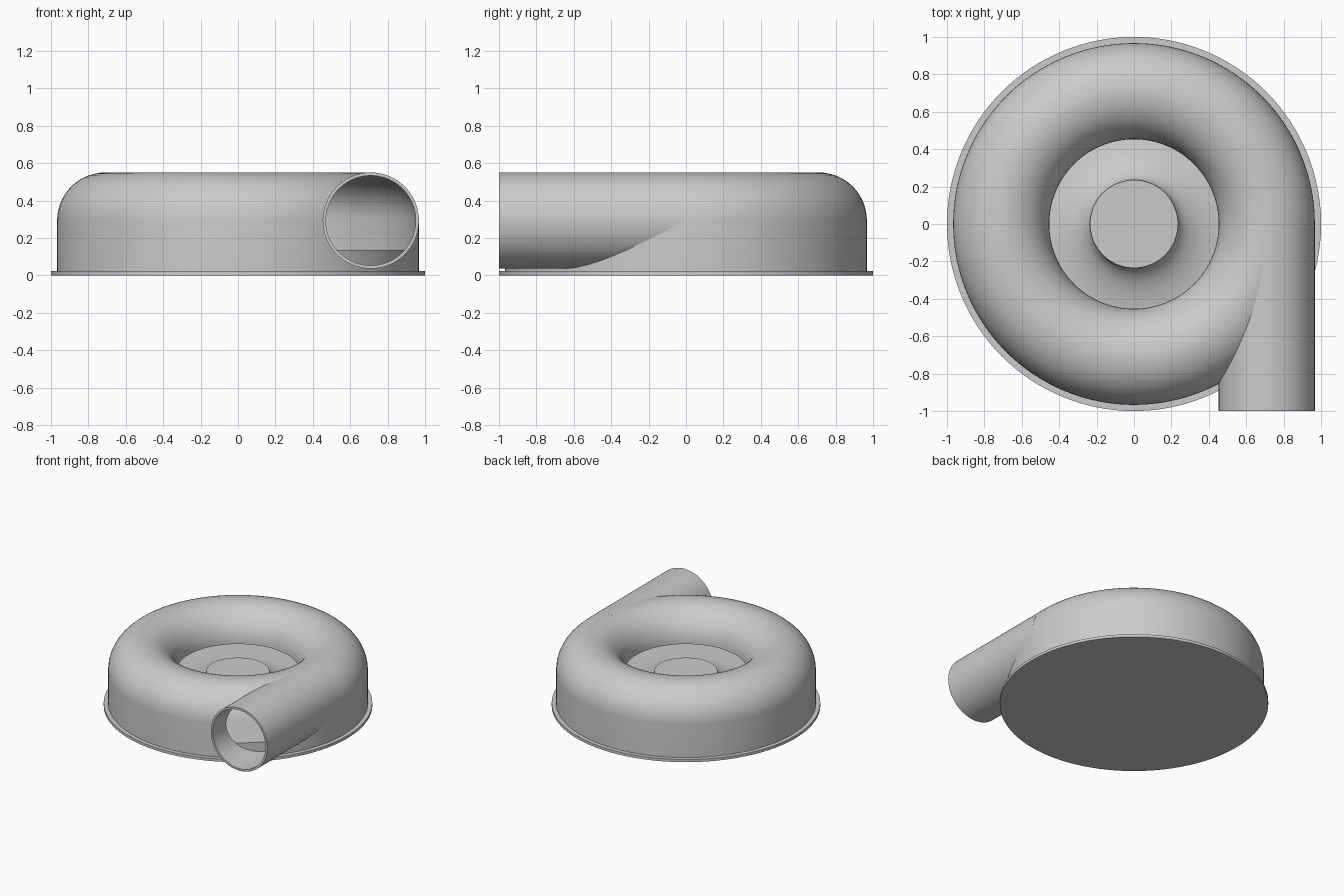
import bpy, bmesh, math
from mathutils import Matrix, Vector

cube = bpy.data.objects.get("Cube")
if cube:
    bpy.data.objects.remove(cube, do_unlink=True)

TUBE_R, TUBE_Z = 0.71, 0.293      # centre of the scroll cross-section
OUTER, INNER = 0.257, 0.24        # outer and bore radius
STEPS = 128

metal = bpy.data.materials.new("Cast grey metal")
metal.use_nodes = True
grey = (0.6, 0.6, 0.6, 1)
metal.diffuse_color = grey
metal.node_tree.nodes["Principled BSDF"].inputs["Base Color"].default_value = grey


def arc(radius, start, end, n=28):
    angles = [math.radians(start + (end - start) * i / n) for i in range(n + 1)]
    return [(TUBE_R + radius * math.cos(a), TUBE_Z + radius * math.sin(a)) for a in angles]


def make_object(name, bm):
    bmesh.ops.remove_doubles(bm, verts=bm.verts, dist=1e-5)
    bmesh.ops.recalc_face_normals(bm, faces=bm.faces)
    mesh = bpy.data.meshes.new(name)
    bm.to_mesh(mesh)
    bm.free()
    mesh.materials.append(metal)
    obj = bpy.data.objects.new(name, mesh)
    bpy.context.collection.objects.link(obj)
    return obj


def revolve(name, profile, closed=False):
    bm = bmesh.new()
    verts = [bm.verts.new((r, 0, z)) for r, z in profile]
    pairs = list(zip(verts, verts[1:]))
    if closed:
        pairs.append((verts[-1], verts[0]))
    edges = [bm.edges.new(p) for p in pairs]
    bmesh.ops.spin(bm, geom=verts + edges, cent=(0, 0, 0), axis=(0, 0, 1),
                   angle=math.tau, steps=STEPS, use_merge=False)
    return make_object(name, bm)


def lathe_pipe(name, profile, closed=False):
    # Revolved around the outlet axis, which runs along y
    obj = revolve(name, profile, closed)
    turn = Matrix.Rotation(math.radians(90), 4, 'X')
    obj.data.transform(Matrix.Translation(Vector((TUBE_R, 0, TUBE_Z))) @ turn)
    return obj


def cut(obj, cutter):
    mod = obj.modifiers.new("Cut", 'BOOLEAN')
    mod.operation = 'DIFFERENCE'
    mod.solver = 'EXACT'
    mod.object = cutter
    bpy.context.view_layer.objects.active = obj
    bpy.ops.object.modifier_apply(modifier=mod.name)
    bpy.data.objects.remove(cutter, do_unlink=True)


# Scroll housing: a half-round ring with a straight outer skirt
wall = TUBE_R + INNER
housing = revolve("scroll_housing",
                  [(TUBE_R + OUTER, 0.02)] + arc(OUTER, 0, 180)
                  + arc(INNER, 180, 0) + [(wall, 0.02)], closed=True)
cut(housing, lathe_pipe("bore_cutter",
                        [(0, 0.02), (INNER, 0.02), (INNER, 1.1), (0, 1.1)]))

# Tangential outlet pipe, trimmed where it enters the housing
pipe = lathe_pipe("outlet_pipe", [(INNER, 0.02), (OUTER, 0.02),
                                  (OUTER, 1), (INNER, 1)], closed=True)
cut(pipe, revolve("cavity_cutter", [(0, -0.1), (wall, -0.1)] + arc(INNER, 0, 180)
                  + [(0, TUBE_Z)]))

# Base with rim flange, raised floor and flared central hub
HUB_R, HUB_Z, FLOOR_Z, FLARE = 0.235, 0.283, 0.135, 0.33
flare = []
for i in range(25):
    a = math.pi / 2 * i / 24
    flare.append((HUB_R + FLARE * (1 - math.cos(a)),
                  HUB_Z - (HUB_Z - FLOOR_Z) * math.sin(a)))
base = revolve("base_and_hub", [(0, HUB_Z)] + flare
               + [(wall, FLOOR_Z), (wall, 0.022), (1, 0.022), (1, 0), (0, 0)])

# Smooth curved walls, crisp rims
for obj in (housing, pipe, base):
    bpy.ops.object.select_all(action='DESELECT')
    obj.select_set(True)
    bpy.context.view_layer.objects.active = obj
    bpy.ops.object.shade_smooth_by_angle(angle=math.radians(30))
